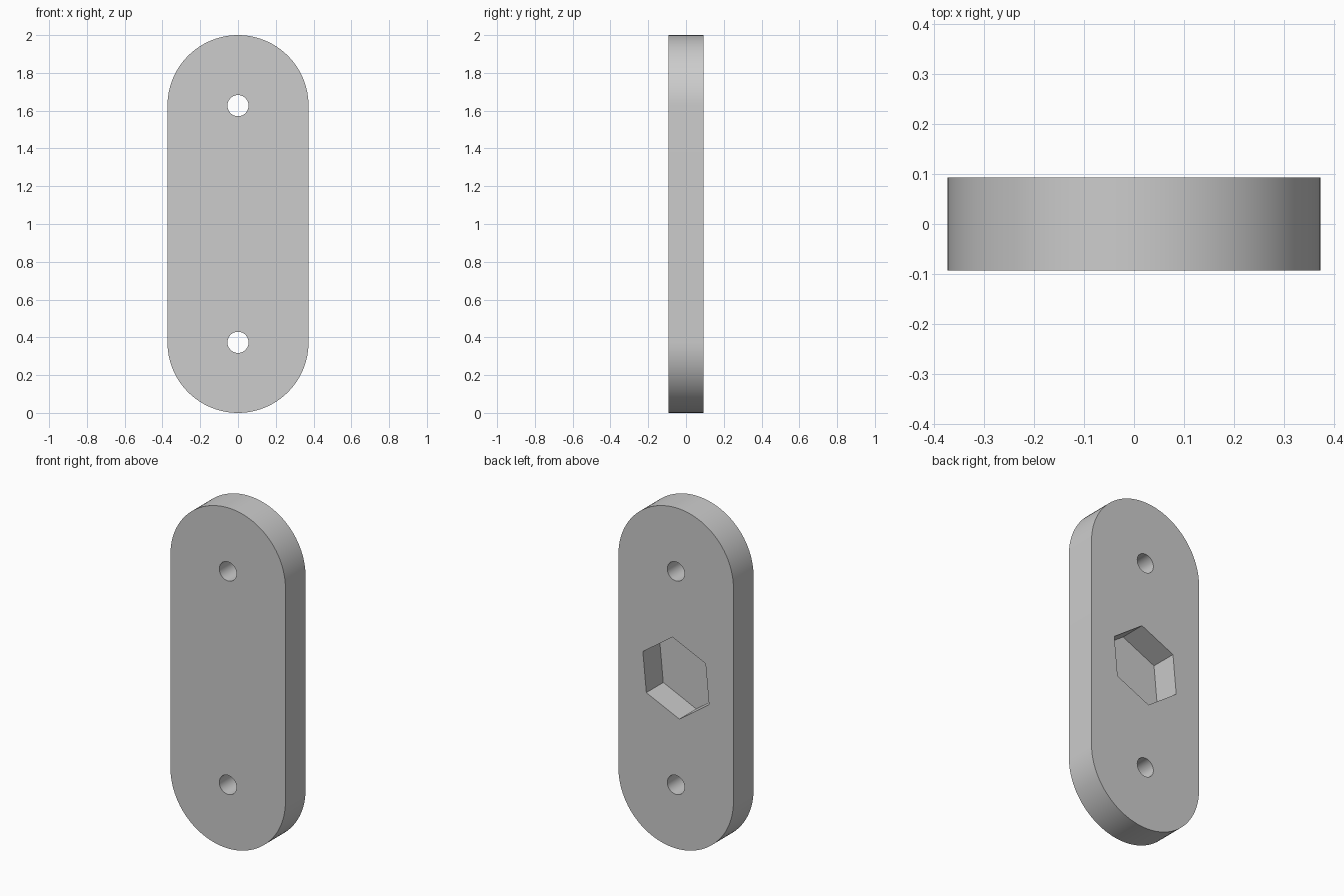
import bpy
import bmesh
from math import sin, cos, pi, radians

cube = bpy.data.objects.get("Cube")
if cube:
    bpy.data.objects.remove(cube, do_unlink=True)

LENGTH, WIDTH, THICK = 2.0, 0.747, 0.187
RADIUS = WIDTH / 2
BACK = THICK / 2
HOLE_RADIUS = 0.056
POCKET_RADIUS, POCKET_DEPTH, POCKET_TURN = 0.236, 0.157, radians(24.5)

grey = bpy.data.materials.new("plain grey")
grey.use_nodes = True
colour = (0.604, 0.604, 0.604, 1)
grey.diffuse_color = colour
grey.node_tree.nodes["Principled BSDF"].inputs["Base Color"].default_value = colour


def arc(cx, cz, radius, start, sweep, steps):
    """Points (x, z) along an arc, both ends included."""
    angles = [start + sweep * i / steps for i in range(steps + 1)]
    return [(cx + radius * cos(a), cz + radius * sin(a)) for a in angles]


def prism(name, outline, y0, y1):
    """Extrude an (x, z) outline from y0 to y1."""
    bm = bmesh.new()
    face = bm.faces.new([bm.verts.new((x, y0, z)) for x, z in outline])
    side = bmesh.ops.extrude_face_region(bm, geom=[face])["geom"]
    moved = [v for v in side if isinstance(v, bmesh.types.BMVert)]
    bmesh.ops.translate(bm, verts=moved, vec=(0, y1 - y0, 0))
    bmesh.ops.recalc_face_normals(bm, faces=bm.faces)
    mesh = bpy.data.meshes.new(name)
    bm.to_mesh(mesh)
    bm.free()
    mesh.materials.append(grey)
    obj = bpy.data.objects.new(name, mesh)
    bpy.context.collection.objects.link(obj)
    return obj


# Plate with rounded ends
low, high = RADIUS, LENGTH - RADIUS
outline = arc(0, high, RADIUS, 0, pi, 48) + arc(0, low, RADIUS, pi, pi, 48)
plate = prism("rounded_plate", outline, -BACK, BACK)

# Cutters: two through holes and a hexagonal pocket in the back
cutters = [prism("screw_hole_cutter", arc(0, z, HOLE_RADIUS, 0, 2 * pi, 40)[:-1], -BACK - 0.1, BACK + 0.1)
           for z in (low, high)]
hexagon = arc(0, LENGTH / 2, POCKET_RADIUS, POCKET_TURN, 2 * pi, 6)[:-1]
cutters.append(prism("nut_pocket_cutter", hexagon, BACK - POCKET_DEPTH, BACK + 0.1))

bpy.ops.object.select_all(action="DESELECT")
bpy.context.view_layer.objects.active = plate
plate.select_set(True)
for cutter in cutters:
    cutter.hide_render = True
    cut = plate.modifiers.new(cutter.name, "BOOLEAN")
    cut.operation = "DIFFERENCE"
    cut.solver = "EXACT"
    cut.object = cutter
    bpy.ops.object.modifier_apply(modifier=cut.name)
    bpy.data.objects.remove(cutter, do_unlink=True)

# Smooth the curved walls, keep the rims crisp
bpy.ops.object.shade_smooth_by_angle(angle=radians(30))
